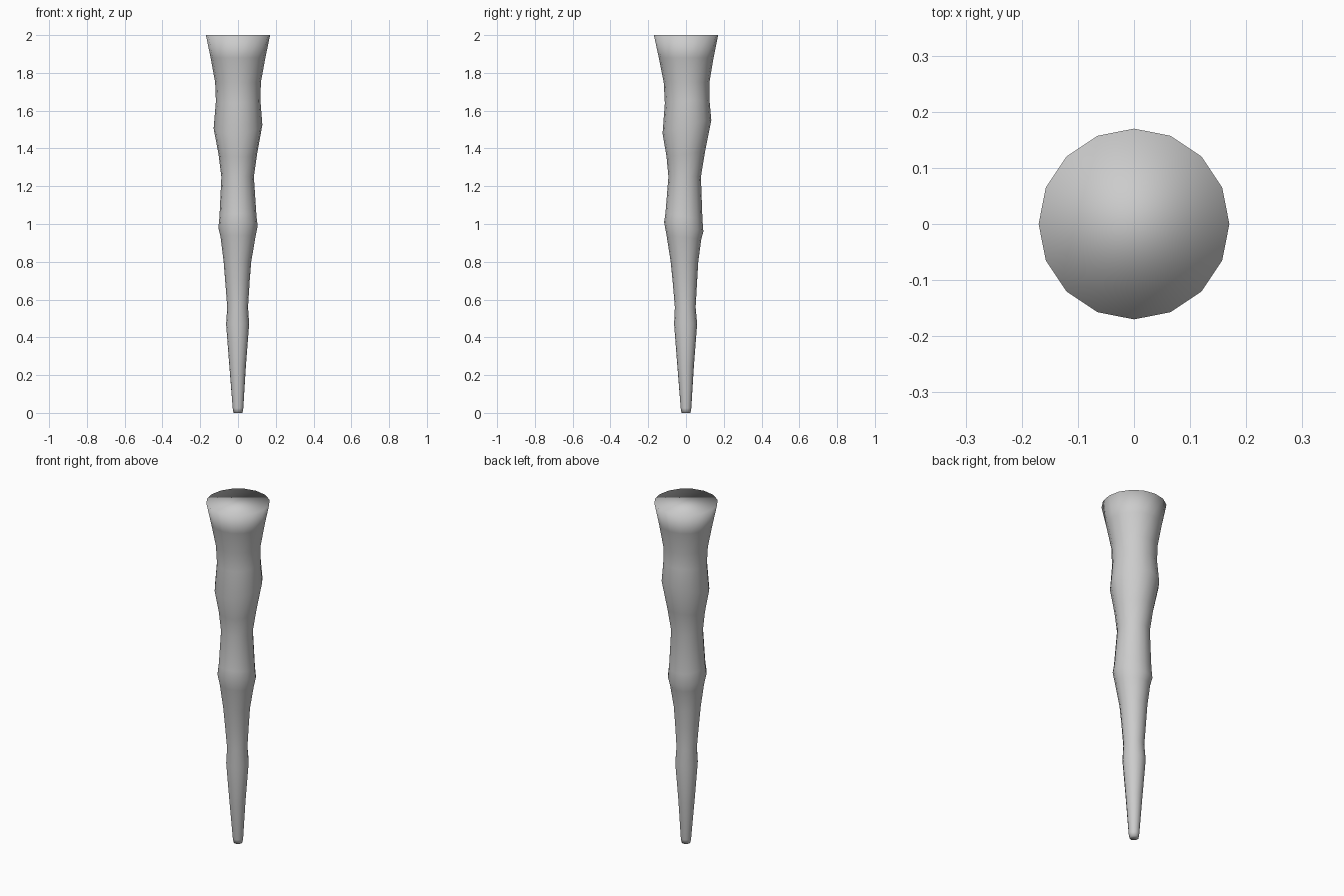
import bpy, bmesh, math

SIDES = 16
# ring profile: height, radius, centre x, centre y, tilt in x, tilt in y
RINGS = [
    (0.00, 0.024, 0, 0, 0, 0),
    (0.025, 0.028, 0, 0, 0, 0),
    (0.25, 0.044, -0.002, -0.002, 0, 0),
    (0.47, 0.061, -0.002, -0.002, 0, 0),
    (0.56, 0.055, -0.002, -0.004, 0, 0),
    (0.70, 0.065, -0.003, -0.006, 0, 0),
    (0.80, 0.073, -0.003, -0.008, 0, 0),
    (0.93, 0.092, 0, -0.011, 0, -0.01),
    (0.985, 0.104, 0, -0.012, 0.005, -0.025),
    (1.04, 0.098, 0, -0.011, 0, -0.015),
    (1.25, 0.086, -0.002, -0.007, 0, 0),
    (1.37, 0.102, -0.001, -0.001, 0, 0.015),
    (1.515, 0.129, 0, 0.005, 0.01, 0.035),
    (1.65, 0.118, 0.001, 0.006, 0, 0.01),
    (1.75, 0.121, 0, 0.003, 0, 0),
    (1.88, 0.145, 0, 0.001, 0, 0),
    (2.00, 0.170, 0, 0, 0, 0),
]

# tapering wavy spike, lofted through the rings
bm = bmesh.new()
loops = []
for z, r, cx, cy, tx, ty in RINGS:
    ring = []
    for i in range(SIDES):
        a = 2 * math.pi * i / SIDES
        c, s = math.cos(a), math.sin(a)
        ring.append(bm.verts.new((cx + r * c, cy + r * s, z + tx * c + ty * s)))
    loops.append(ring)
for low, high in zip(loops, loops[1:]):
    for i in range(SIDES):
        j = (i + 1) % SIDES
        bm.faces.new((low[i], low[j], high[j], high[i]))

# flat end caps
bm.faces.new(loops[0][::-1])
bm.faces.new(loops[-1])
for f in bm.faces:
    f.smooth = True

mesh = bpy.data.meshes.new("tapered_spike")
bm.to_mesh(mesh)
bm.free()
bpy.context.collection.objects.link(bpy.data.objects.new("tapered_spike", mesh))
